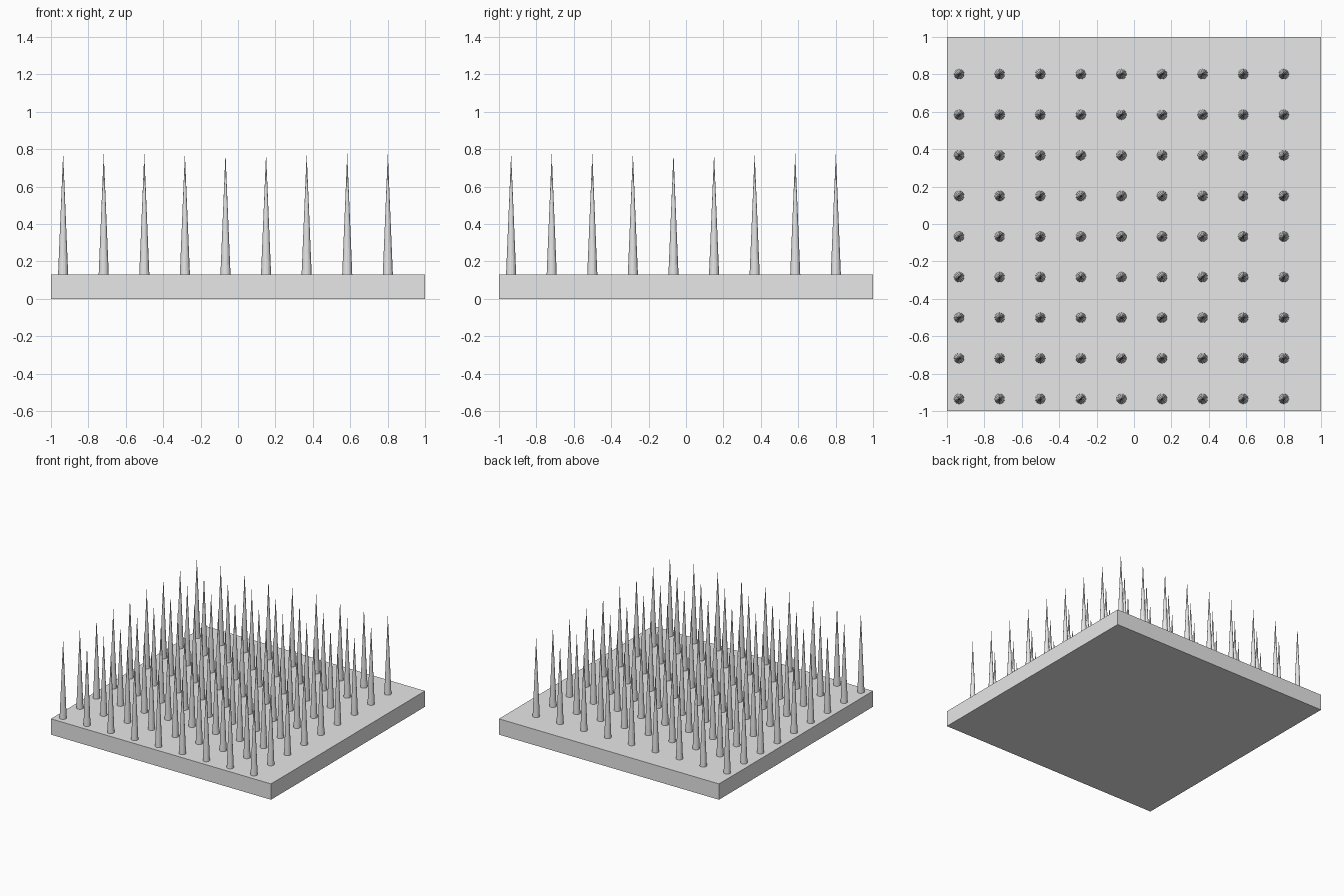
import bpy

cube = bpy.data.objects.get("Cube")
if cube:
    bpy.data.objects.remove(cube, do_unlink=True)

BASE_TOP = 0.13
TIP = 0.78
FIRST, PITCH, COUNT = -0.935, 0.217, 9

# Single plain grey for everything
grey = bpy.data.materials.new("light_grey")
grey.use_nodes = True
colour = (0.8, 0.8, 0.8, 1)
grey.diffuse_color = colour
for node in grey.node_tree.nodes:
    if node.type == "BSDF_PRINCIPLED":
        node.inputs["Base Color"].default_value = colour

# Square base slab
bpy.ops.mesh.primitive_cube_add(size=1, location=(0, 0, BASE_TOP / 2))
slab = bpy.context.object
slab.name = "base_slab"
slab.scale = (2, 2, BASE_TOP)
bpy.ops.object.transform_apply(location=False, rotation=False, scale=True)
slab.data.materials.append(grey)

# One slender spike, repeated into a grid
bpy.ops.mesh.primitive_cone_add(
    vertices=16, radius1=0.027, radius2=0, depth=TIP - BASE_TOP,
    location=(FIRST, FIRST, (TIP + BASE_TOP) / 2))
spikes = bpy.context.object
spikes.name = "spikes"
spikes.data.materials.append(grey)
for name, offset in (("columns", (PITCH, 0, 0)), ("rows", (0, PITCH, 0))):
    array = spikes.modifiers.new(name, "ARRAY")
    array.count = COUNT
    array.use_relative_offset = False
    array.use_constant_offset = True
    array.constant_offset_displace = offset
